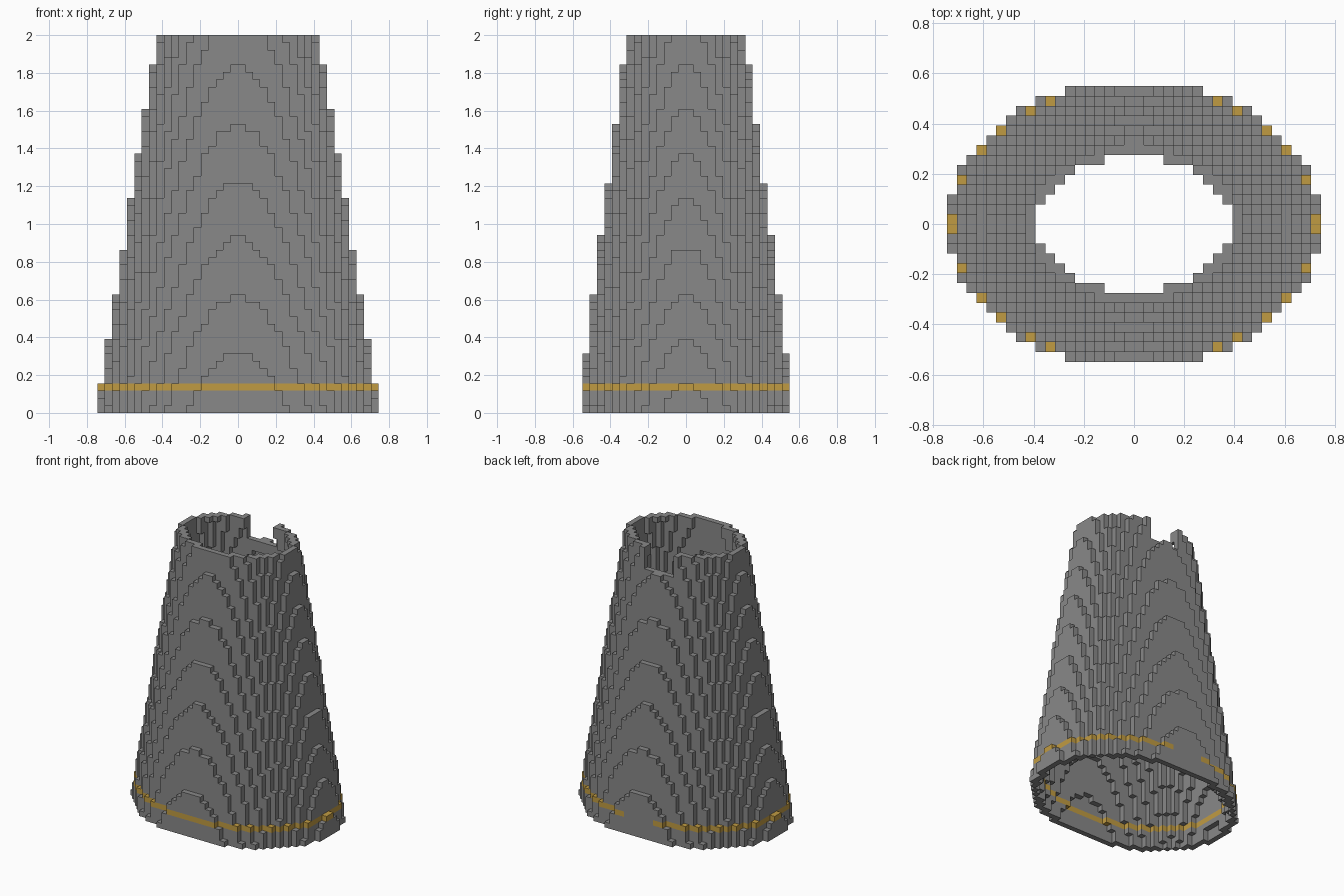
import bpy
import bmesh
from mathutils import Vector

cube = bpy.data.objects.get("Cube")
if cube:
    bpy.data.objects.remove(cube, do_unlink=True)

LAYERS = 51
CELL = 2 / LAYERS
BAND_LAYER = 3
NOTCH_BASE = 47
NOTCH_HALF = 3
WALL = 1.2


def make_material(name, rgb):
    mat = bpy.data.materials.new(name)
    mat.use_nodes = True
    color = (*rgb, 1)
    mat.diffuse_color = color
    mat.node_tree.nodes["Principled BSDF"].inputs["Base Color"].default_value = color
    return mat


def in_oval(x, y, a, b):
    return (x / a) ** 2 + (y / b) ** 2 <= 1


def tower_cells():
    """Cells of a hollow tapering oval tower, split into wall and band."""
    wall, band = set(), set()
    for k in range(LAYERS):
        a, b = 19 - 0.16 * k, 14.5 - 0.13 * k
        for i in range(-20, 20):
            for j in range(-15, 15):
                x, y = i + 0.5, j + 0.5
                if not in_oval(x, y, a, b) or in_oval(x, y, a - WALL, b - WALL):
                    continue
                back_strip = y > 0 and abs(x) < NOTCH_HALF
                if back_strip and k >= NOTCH_BASE:
                    continue  # notch in the back of the rim
                if k == BAND_LAYER and not back_strip:
                    band.add((i, j, k))
                else:
                    wall.add((i, j, k))
    return wall, band


def build_blocks(name, cells, solid, mat):
    """Make one mesh of the block faces that are not covered by a neighbour."""
    bm = bmesh.new()
    corners = {}

    def corner(p):
        key = tuple(round(c) for c in p)
        if key not in corners:
            corners[key] = bm.verts.new(Vector(key) * CELL)
        return corners[key]

    for cell in sorted(cells):
        centre = Vector(cell) + Vector((0.5, 0.5, 0.5))
        for axis in range(3):
            for sign in (-1, 1):
                n = Vector((0, 0, 0))
                n[axis] = sign
                if tuple(int(c + d) for c, d in zip(cell, n)) in solid:
                    continue
                u = Vector((0, 0, 0))
                u[(axis + 1) % 3] = 1
                v = n.cross(u)
                ring = [(-1, -1), (1, -1), (1, 1), (-1, 1)]
                bm.faces.new([corner(centre + (n + u * s + v * t) / 2) for s, t in ring])
    mesh = bpy.data.meshes.new(name)
    bm.to_mesh(mesh)
    bm.free()
    mesh.materials.append(mat)
    obj = bpy.data.objects.new(name, mesh)
    bpy.context.collection.objects.link(obj)
    return obj


grey = make_material("stone grey", (0.25, 0.25, 0.25))
gold = make_material("gold", (0.53, 0.33, 0.055))

wall_cells, band_cells = tower_cells()
all_cells = wall_cells | band_cells
build_blocks("tower_wall", wall_cells, all_cells, grey)
build_blocks("gold_band", band_cells, all_cells, gold)
